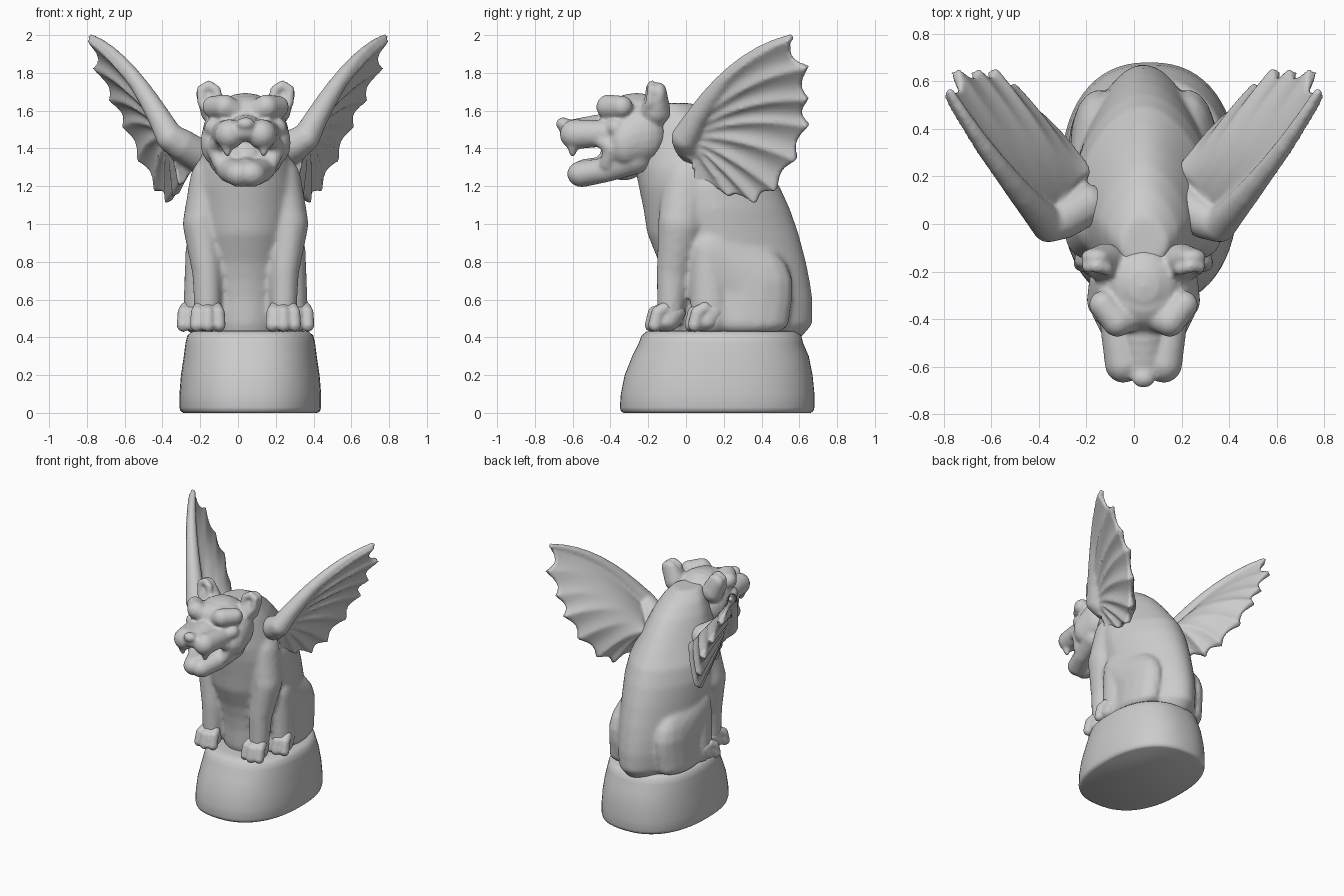
import bpy, math
from mathutils import Vector

if "Cube" in bpy.data.objects:
    bpy.data.objects.remove(bpy.data.objects["Cube"])

# Unit sphere reused for every blended lump
SEG, ROW = 16, 9
UNIT = [(math.sin(math.pi * j / ROW) * math.cos(math.tau * i / SEG),
         math.sin(math.pi * j / ROW) * math.sin(math.tau * i / SEG),
         -math.cos(math.pi * j / ROW)) for j in range(1, ROW) for i in range(SEG)]
UNIT += [(0, 0, -1), (0, 0, 1)]
LOW, HIGH = len(UNIT) - 2, len(UNIT) - 1
UNIT_FACES = [(j * SEG + i, j * SEG + (i + 1) % SEG, (j + 1) * SEG + (i + 1) % SEG, (j + 1) * SEG + i)
              for j in range(ROW - 2) for i in range(SEG)]
for i in range(SEG):
    UNIT_FACES.append((LOW, (i + 1) % SEG, i))
    top = (ROW - 2) * SEG
    UNIT_FACES.append((HIGH, top + i, top + (i + 1) % SEG))


class Part:
    """Collects closed shells that become one object."""

    def __init__(self):
        self.v, self.f = [], []

    def ball(self, c, r):
        o = len(self.v)
        self.v += [tuple(c[k] + r[k] * u[k] for k in range(3)) for u in UNIT]
        self.f += [tuple(o + i for i in f) for f in UNIT_FACES]

    def chain(self, pts, n=4):
        """Sweep ellipsoids along points (x, y, z, r) or (x, y, z, rx, ry, rz)."""
        pts = [p if len(p) == 6 else (*p[:3], p[3], p[3], p[3]) for p in pts]
        for a, b in zip(pts, pts[1:]):
            for i in range(n + 1):
                q = [u + (v - u) * i / n for u, v in zip(a, b)]
                self.ball(q[:3], q[3:])

    def both(self, pts, n=4):
        """The same chain on the left and the right."""
        for s in (-1, 1):
            self.chain([(s * p[0], *p[1:]) for p in pts], n)

    def loft(self, rings):
        o, n = len(self.v), len(rings[0])
        for ring in rings:
            self.v += ring
        for j in range(len(rings) - 1):
            a, b = o + j * n, o + (j + 1) * n
            self.f += [(a + i, a + (i + 1) % n, b + (i + 1) % n, b + i) for i in range(n)]
        self.f.append(tuple(range(o + n - 1, o - 1, -1)))
        self.f.append(tuple(range(len(self.v) - n, len(self.v))))

    def finish(self, name, x=0.0, voxel=0.0, smooth=5):
        me = bpy.data.meshes.new(name)
        me.from_pydata(self.v, [], self.f)
        ob = bpy.data.objects.new(name, me)
        bpy.context.collection.objects.link(ob)
        ob.location.x = x
        if voxel:
            m = ob.modifiers.new("fuse", 'REMESH')
            m.mode, m.voxel_size, m.use_smooth_shade = 'VOXEL', voxel, True
            m = ob.modifiers.new("soften", 'SMOOTH')
            m.factor, m.iterations = 0.5, smooth
        return ob


def oval(z, y0, y1, rx, power=2.0, taper=0.0, n=64):
    """Horizontal ring; taper narrows its back half towards a spine."""
    f = lambda v: math.copysign(abs(v) ** (2 / power), v)
    out = []
    for i in range(n):
        c, s = f(math.cos(math.tau * i / n)), f(math.sin(math.tau * i / n))
        out.append((rx * c * (1 - taper * max(0, s)), (y0 + y1) / 2 + (y1 - y0) / 2 * s, z))
    return out


AXIS = 0.04

# Pedestal: rounded oval block
p = Part()
p.loft([oval(*r, 2.35) for r in (
    (0, -.33, .66, .355), (.01, -.345, .675, .37), (.03, -.35, .68, .375),
    (.1, -.345, .68, .375), (.2, -.325, .67, .367), (.3, -.285, .65, .352),
    (.37, -.25, .62, .343), (.41, -.235, .61, .333), (.43, -.21, .58, .31),
    (.437, -.15, .52, .24))])
pedestal = p.finish("pedestal", .065)
bpy.context.view_layer.objects.active = pedestal
pedestal.select_set(True)
bpy.ops.object.shade_smooth_by_angle(angle=math.radians(50))

# Body: torso, neck, front legs and haunches
p = Part()
p.loft([oval(*r, 2, .22) for r in (
    (.40, -.08, .61, .23), (.47, -.1, .67, .25), (.6, -.105, .67, .265),
    (.7, -.12, .655, .275), (.8, -.145, .635, .28), (.95, -.205, .595, .295),
    (1.08, -.225, .55, .305), (1.2, -.25, .495, .295), (1.3, -.27, .42, .26),
    (1.4, -.26, .34, .225), (1.5, -.23, .25, .19), (1.58, -.2, .15, .15), (1.64, -.18, .03, .1))])
p.chain([(0, -.22, 1.46, .16, .14, .18), (0, -.03, 1.38, .19, .21, .22)])
p.both([(.19, 0, 1.2, .11, .13, .16), (.235, -.03, 1.0, .1, .12, .1),
        (.205, -.07, .75, .08, .088, .08), (.2, -.085, .5, .07, .07, .06)], 10)
p.both([(.23, .14, .84, .09, .12, .13), (.19, .33, .66, .12, .24, .24),
        (.2, .3, .48, .12, .25, .08)], 7)
p.both([(.235, .12, .85, .085, .1, .12), (.25, .13, .5, .085, .11, .09)], 7)
p.finish("body", AXIS, .016, 6)

# Paws with separate toes, front and hind
p = Part()
for px, py in ((.2, -.08), (.27, .13)):
    p.both([(px, py, .53, .07, .08, .06), (px, py - .03, .48, .08, .08, .05)], 3)
    for d in (-.056, 0, .056):
        out = .018 * (1 - abs(d) / .056)
        p.both([(px + d * .8, py - .03, .555, .034),
                (px + d, py - .07 - out, .53, .036),
                (px + d * 1.05, py - .085 - out, .465, .037)], 3)
p.finish("paws", AXIS, .011, 3)

# Head: skull, cheeks, brows, open muzzle, fangs and ears
p = Part()
p.ball((0, -.26, 1.52), (.19, .2, .175))
p.ball((0, -.33, 1.35), (.12, .13, .12))
p.ball((0, -.33, 1.57), (.17, .12, .11))
p.both([(.14, -.24, 1.47, .09, .13, .14), (.155, -.32, 1.43, .085, .09, .12)])
p.both([(.05, -.39, 1.59, .06), (.11, -.41, 1.62, .066), (.17, -.34, 1.62, .06)])
p.both([(.1, -.415, 1.55, .036), (.105, -.415, 1.55, .036)], 1)
p.both([(.1, -.43, 1.49, .045), (.17, -.37, 1.51, .05)])
p.chain([(0, -.36, 1.53, .09, .07, .07), (0, -.6, 1.495, .085, .07, .06)], 6)
p.both([(.085, -.585, 1.475, .08, .085, .08), (.115, -.42, 1.48, .07, .08, .07)], 6)
p.ball((0, -.65, 1.53), (.05, .04, .035))
p.both([(.135, -.46, 1.45, .04), (.165, -.39, 1.4, .045), (.135, -.42, 1.32, .04)])
p.both([(.03, -.55, 1.265, .08, .08, .07), (.09, -.43, 1.285, .06, .08, .065),
        (.12, -.28, 1.36, .08, .1, .1)], 5)
p.chain([(0, -.38, 1.34, .05, .05, .03), (0, -.53, 1.325, .045, .04, .02)])
p.both([(.1, -.6, 1.41, .03), (.095, -.6, 1.37, .017)])
p.both([(.16, -.16, 1.6, .08, .08, .08), (.2, -.14, 1.69, .065, .04, .06)])
p.both([(.14, -.2, 1.64, .026), (.155, -.19, 1.71, .026), (.195, -.18, 1.735, .026),
        (.235, -.18, 1.71, .026), (.23, -.19, 1.64, .026), (.19, -.21, 1.59, .03)])
p.finish("head", AXIS, .011, 5)

# Wings: fan of ribs from the shoulder out to a scalloped rim
root = Vector((.35, 0, 1.46))
flank = Vector((.17, .22, 1.36))
tips = [Vector(t) for t in (
    (.765, .555, 1.99), (.735, .655, 1.84), (.65, .655, 1.67), (.58, .66, 1.53), (.5, .595, 1.35),
    (.41, .49, 1.19), (.35, .38, 1.12), (.31, .24, 1.16), (.28, .06, 1.22))]
normal = Vector((.84, -.38, -.40))
STEPS = 6
COUNT = STEPS * (len(tips) - 1)


def wing_point(k, r, outer):
    i = min(k // STEPS, len(tips) - 2)
    f = k / STEPS - i
    th = k / COUNT
    scallop = math.sin(math.pi * f)
    start = root if outer else root.lerp(flank, min(1, th * 1.5))
    end = root.lerp(tips[i].lerp(tips[i + 1], f), 1 - .06 * scallop)
    fade = 1 - th
    ctrl = (start + end) / 2 + Vector((.04 * fade, -.06 * fade, .15 * (1 - .75 * th)))
    if not outer:
        ctrl -= normal * .1 * math.sin(math.pi * min(1, th + .1))
    q = start * (1 - r) ** 2 + ctrl * 2 * r * (1 - r) + end * r * r
    if outer:
        q = q + normal * (.022 + .024 * (1 - scallop) * min(1, 2 * r))
    return q


for s, name in ((-1, "left_wing"), (1, "right_wing")):
    p = Part()
    rings = []
    for j in range(15):
        r = .06 + .94 * j / 14
        ring = [wing_point(k, r, True) for k in range(COUNT + 1)]
        ring += [wing_point(k, r, False) for k in range(COUNT, -1, -1)]
        rings.append([(s * q.x, q.y, q.z) for q in ring])
    # the root and rim are closed by quads between outer and inner skins
    p.loft(rings)
    n, base = len(rings[0]), len(p.v) - len(rings[0])
    del p.f[-2:]
    for o in (0, base):
        p.f += [(o + k, o + k + 1, o + n - 2 - k, o + n - 1 - k) for k in range(COUNT)]
    # arm along the leading edge
    arm = [(.2, .08, 1.36, .09), (.3, .02, 1.42, .085)]
    for j in range(9):
        q = wing_point(0, j / 8, False) + normal * .01
        arm.append((*q, .075 - .055 * (j / 8) ** .7))
    p.chain([(s * a[0], *a[1:]) for a in arm], 5)
    p.finish(name, 0, .012, 3)
